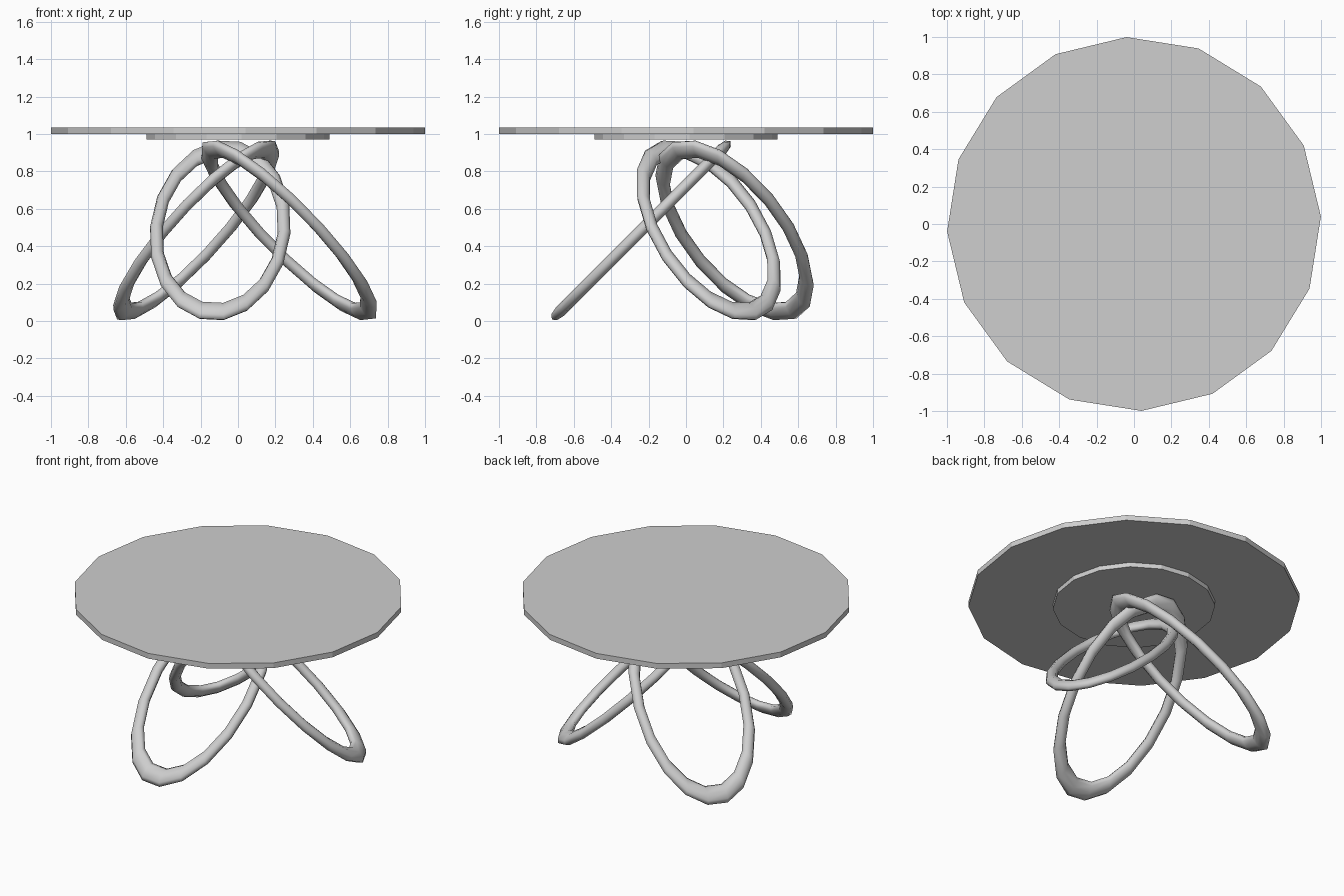
import bpy
from math import radians
from mathutils import Matrix, Vector

if "Cube" in bpy.data.objects:
    bpy.data.objects.remove(bpy.data.objects["Cube"])

grey = bpy.data.materials.new("light_grey")
grey.diffuse_color = (0.62, 0.62, 0.62, 1)
grey.use_nodes = True
grey.node_tree.nodes["Principled BSDF"].inputs["Base Color"].default_value = grey.diffuse_color


def finish(name, matrix):
    """Name the active object, bake its transform and colour it."""
    ob = bpy.context.object
    ob.name = name
    ob.data.transform(matrix)
    ob.data.materials.append(grey)
    return ob


def disc(name, radius, z0, z1):
    """Sixteen-sided flat disc between two heights."""
    bpy.ops.mesh.primitive_cylinder_add(vertices=16, radius=radius, depth=z1 - z0)
    finish(name, Matrix.Translation((0, 0, (z0 + z1) / 2)) @ Matrix.Rotation(radians(2.3), 4, 'Z'))


# Table top and the mounting plate beneath it
disc("table_top", 1.0, 1.0, 1.035)
disc("mounting_plate", 0.49, 0.97, 1.0)

# Three leaning oval rings, interlocked around a slightly off-centre axis
axis = Matrix.Translation((-0.015, 0.047, 0))
lean = (Matrix.Translation((-0.08, -0.287, 0.485))
        @ Matrix.Rotation(radians(45), 4, 'X')
        @ Matrix.Rotation(radians(-4), 4, 'Z')
        @ Matrix.Diagonal(Vector((0.342, 0.62, 0.31, 1))))
for i, name in enumerate(("front_ring_leg", "right_ring_leg", "left_ring_leg")):
    bpy.ops.mesh.primitive_torus_add(major_segments=18, minor_segments=8,
                                     major_radius=1.0, minor_radius=0.1)
    finish(name, axis @ Matrix.Rotation(radians(120 * i), 4, 'Z') @ lean)
    bpy.ops.object.shade_smooth()
